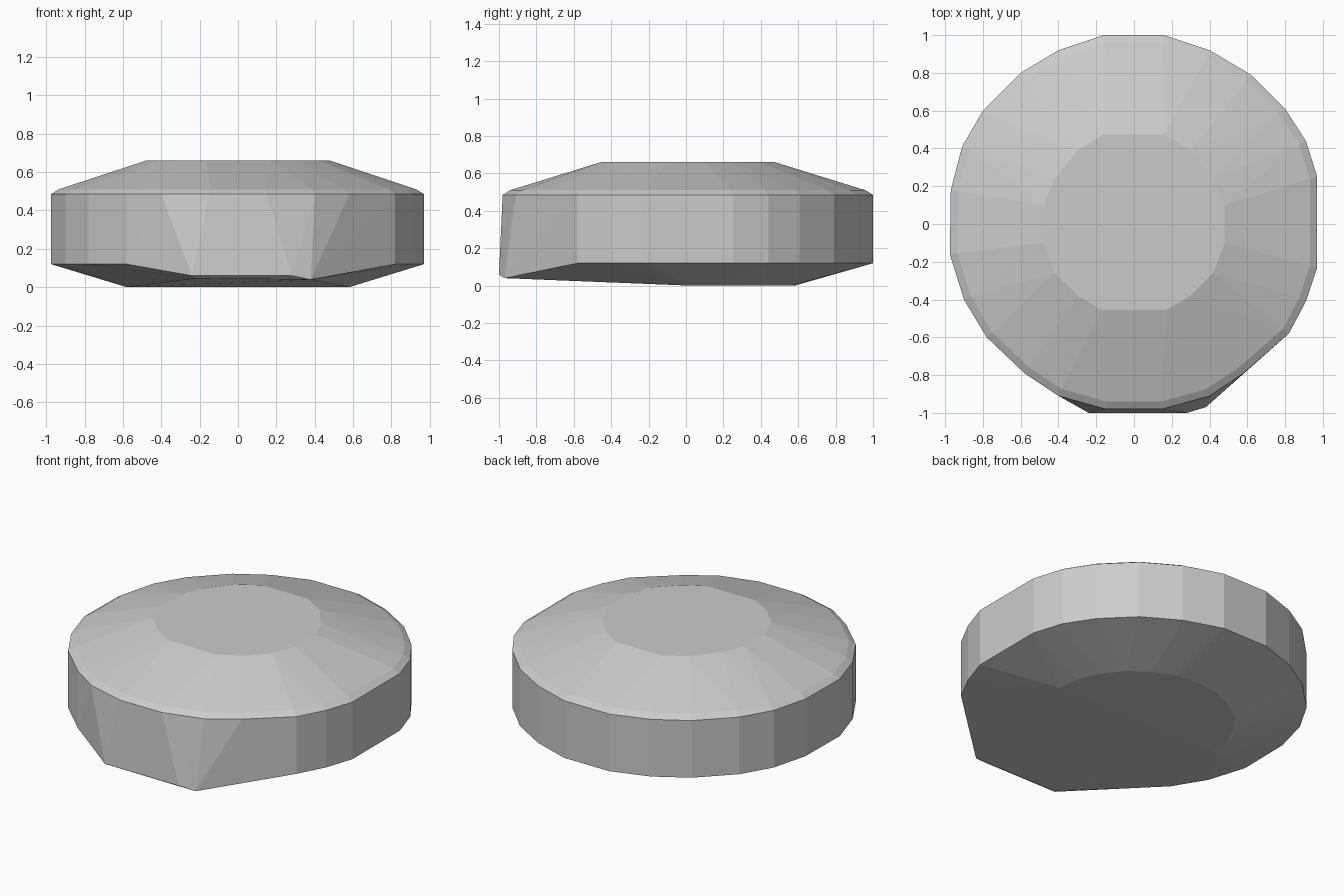
import bpy, bmesh, math

if "Cube" in bpy.data.objects:
    bpy.data.objects.remove(bpy.data.objects["Cube"])

# Rim outline seen from above, counter-clockwise from the right
RIM = [(0.97, 0.25), (0.91, 0.44), (0.80, 0.61), (0.62, 0.79), (0.40, 0.92), (0.16, 1.0),
       (-0.16, 1.0), (-0.40, 0.92), (-0.60, 0.80), (-0.80, 0.60), (-0.91, 0.41), (-0.97, 0.18),
       (-0.975, -0.16), (-0.90, -0.40), (-0.78, -0.60), (-0.58, -0.79), (-0.40, -0.91),
       (-0.15, -0.98), (0.15, -0.98), (0.40, -0.91), (0.58, -0.79), (0.82, -0.58),
       (0.91, -0.41), (0.97, -0.23)]
# One half of the small flat top
CROWN = [(0.16, 0.475), (0.30, 0.39), (0.42, 0.24), (0.48, 0.10),
         (0.48, -0.10), (0.42, -0.26), (0.30, -0.38), (0.17, -0.455)]

pts = [(s * x, y, 0.66) for x, y in CROWN for s in (1, -1)]
# Shoulder bevel, upper rim and lower rim
pts += [(x * 0.96, y * 0.96, 0.51) for x, y in RIM]
pts += [(x, y, 0.485) for x, y in RIM]
pts += [(x, y, 0.12) for x, y in RIM if y > -0.6 or (x < 0 and y > -0.8)]
# Flat half-disc under the back
for i in range(13):
    a = math.pi * i / 12
    pts.append((0.58 * math.cos(a), 0.02 + 0.56 * math.sin(a), 0.0))
# Protruding front lower corner
pts += [(-0.24, -1.0, 0.06), (0.28, -1.0, 0.06), (0.38, -0.97, 0.04), (-0.22, -0.97, 0.045)]

# Wrap all sections in one faceted convex body
bm = bmesh.new()
for p in pts:
    bm.verts.new(p)
res = bmesh.ops.convex_hull(bm, input=bm.verts[:])
loose = [v for v in bm.verts if not v.link_faces]
bmesh.ops.delete(bm, geom=loose, context='VERTS')
bmesh.ops.dissolve_limit(bm, angle_limit=math.radians(0.5), verts=bm.verts[:], edges=bm.edges[:])
bmesh.ops.recalc_face_normals(bm, faces=bm.faces[:])
mesh = bpy.data.meshes.new("faceted_disc")
bm.to_mesh(mesh)
bm.free()
bpy.context.collection.objects.link(bpy.data.objects.new("faceted_disc", mesh))
